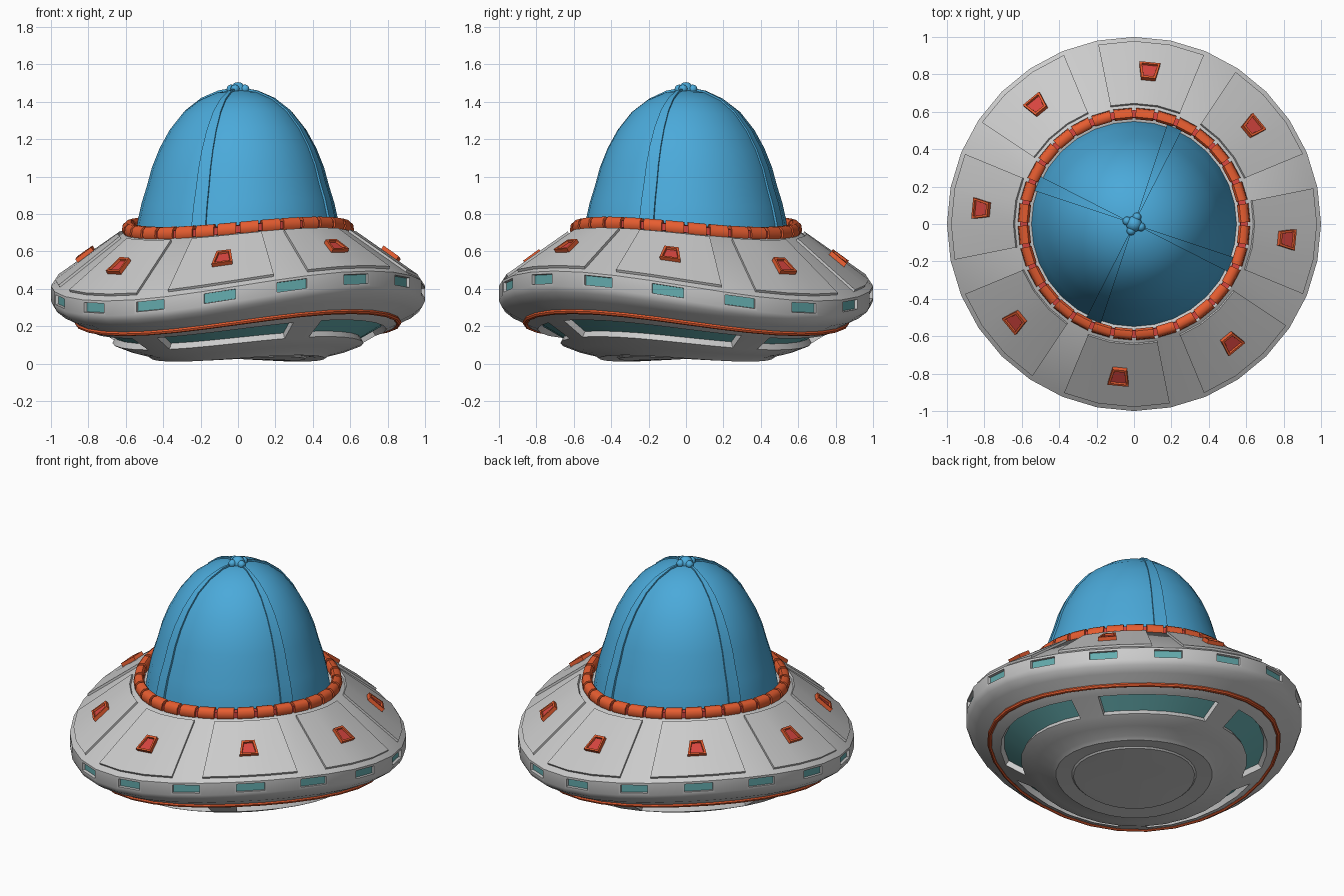
import bpy, bmesh, math
from mathutils import Vector, Matrix

if "Cube" in bpy.data.objects:
    bpy.data.objects.remove(bpy.data.objects["Cube"])

SEG = 32
STEP = 360 / SEG
WARP = 0.16          # the whole hull is gently saddle-shaped


def material(name, rgb):
    m = bpy.data.materials.new(name)
    m.diffuse_color = (*rgb, 1)
    m.use_nodes = True
    m.node_tree.nodes["Principled BSDF"].inputs["Base Color"].default_value = m.diffuse_color
    return m


ORANGE = material("orange", (0.80, 0.11, 0.03))
RED = material("red", (0.68, 0.06, 0.05))
BLUE = material("blue", (0.07, 0.40, 0.70))
TEAL = material("teal", (0.13, 0.42, 0.43))
GREY = material("grey", (0.6, 0.6, 0.6))


def finish(name, bm, mats=(), angle=30):
    for v in bm.verts:
        v.co.z -= WARP * v.co.x * v.co.y
    me = bpy.data.meshes.new(name)
    bm.to_mesh(me)
    bm.free()
    ob = bpy.data.objects.new(name, me)
    bpy.context.collection.objects.link(ob)
    for m in mats:
        me.materials.append(m)
    bpy.ops.object.select_all(action='DESELECT')
    ob.select_set(True)
    bpy.context.view_layer.objects.active = ob
    bpy.ops.object.shade_smooth_by_angle(angle=math.radians(angle))
    return ob


def lathe(bm, prof, a0=0, a1=360, n=SEG, loop=False):
    """Spin (r, z) points; returns faces keyed by (segment, level)."""
    full = a1 - a0 >= 360
    rows = []
    for i in range(n if full else n + 1):
        a = math.radians(a0 + (a1 - a0) * i / n)
        rows.append([bm.verts.new((r * math.cos(a), r * math.sin(a), z)) for r, z in prof])
    faces, k = {}, len(prof)
    for i in range(n):
        p, q = rows[i], rows[(i + 1) % len(rows)]
        for j in range(k if loop else k - 1):
            faces[i, j] = bm.faces.new((p[j], q[j], q[(j + 1) % k], p[(j + 1) % k]))
    if loop and not full:
        bm.faces.new(rows[0])
        bm.faces.new(rows[-1])
    bmesh.ops.remove_doubles(bm, verts=[v for row in rows for v in row], dist=1e-5)
    bmesh.ops.recalc_face_normals(bm, faces=bm.faces)
    return faces


# saucer hull with recessed rim windows and belly windows
hull = [(0, .025), (.36, .025), (.37, .034), (.465, .028), (.49, .045), (.58, .07),
        (.665, .105), (.80, .188), (.84, .205), (.88, .238), (.94, .268), (.985, .305),
        (1.0, .335), (1.0, .415), (.972, .436), (.62, .695), (.575, .70), (.55, .69), (0, .69)]
BAND, RIM = 6, 12
bm = bmesh.new()
f = lathe(bm, hull)
rim = [f[i, RIM] for i in range(1, SEG, 2)]
bmesh.ops.inset_individual(bm, faces=rim, thickness=.02)
bmesh.ops.inset_individual(bm, faces=rim, thickness=.001, depth=-.018)
belly = []
for first, count in ((3, 5), (9, 5), (15, 5), (21, 5), (27, 7)):
    win = [f[(first + i) % SEG, BAND] for i in range(count)]
    bmesh.ops.inset_region(bm, faces=win, thickness=.008, use_even_offset=True)
    bmesh.ops.inset_region(bm, faces=win, thickness=.002, depth=-.035, use_even_offset=True)
    belly += win
for w in rim + belly:
    w.material_index = 1
finish("hull", bm, (GREY, TEAL))

# orange stripe under the rim
bm = bmesh.new()
lathe(bm, [(.86 + .014 * math.cos(a), .22 + .014 * math.sin(a))
           for a in [math.tau * i / 8 for i in range(8)]], loop=True)
finish("belly_stripe", bm, (ORANGE,))

# eight raised deck plates, three facets wide
bm = bmesh.new()
for k in range(8):
    c = -STEP / 2 + 45 * k
    lathe(bm, [(.968, .432), (.978, .449), (.645, .694), (.635, .677)],
          c - 1.5 * STEP, c + 1.5 * STEP, 3, True)
finish("deck_plates", bm)

# wedge vents in the middle of each plate
bm = bmesh.new()
slope = Vector((.80, 0, -.60))
for k in range(8):
    rot = Matrix.Rotation(math.radians(-STEP / 2 + 45 * k), 4, 'Z')
    base, up = Vector((.812, 0, .565)), Vector((.60, 0, .80))
    pts = [(-.052, -.038), (.052, -.056), (.052, .056), (-.052, .038)]
    rings = [[bm.verts.new(rot @ (base + slope * u + Vector((0, v, 0)) + up * h))
              for u, v in pts] for h in (-.01, .026)]
    for i in range(4):
        j = (i + 1) % 4
        bm.faces.new((rings[0][i], rings[0][j], rings[1][j], rings[1][i]))
    top = bm.faces.new(rings[1])
    bm.faces.new(rings[0][::-1])
    bm.normal_update()
    bmesh.ops.inset_region(bm, faces=[top], thickness=.017)
    bmesh.ops.inset_region(bm, faces=[top], thickness=.003, depth=-.012)
    top.material_index = 1
finish("deck_vents", bm, (ORANGE, RED))

# segmented collar round the dome: a core ring and 32 chunky links
bm = bmesh.new()
lathe(bm, [(.567, .70), (.607, .70), (.609, .738), (.569, .742)], loop=True)
finish("collar_core", bm, (RED,))
bm = bmesh.new()
link = [(.560, .70), (.612, .695), (.621, .712), (.616, .742), (.600, .757), (.572, .757), (.560, .742)]
for i in range(SEG):
    lathe(bm, link, STEP * i + .9, STEP * (i + 1) - .9, 1, True)
finish("collar_links", bm, (ORANGE,), 50)

# glass dome
dome = [(.548, .69), (.535, .77), (.515, .86), (.487, .95), (.46, 1.05), (.42, 1.15),
        (.365, 1.25), (.29, 1.345), (.205, 1.41), (.11, 1.45), (0, 1.465)]
bm = bmesh.new()
lathe(bm, dome)
finish("dome", bm, (BLUE,))

# four raised dome ribs
bm = bmesh.new()
inner = [(max(r - .01, .02), z - .01) for r, z in dome]
outer = [(r + .012 * (1 - i / 10) + .02 * (i == 10), z + .011 * i / 10)
         for i, (r, z) in enumerate(dome)]
for k in range(4):
    lathe(bm, inner + outer[::-1], 63 + 90 * k, 71.5 + 90 * k, 1, True)
finish("dome_ribs", bm, (BLUE,))

# knob on top with a small lobe over each rib
bm = bmesh.new()
bmesh.ops.create_uvsphere(bm, u_segments=16, v_segments=10, radius=.042,
                          matrix=Matrix.Translation((0, 0, 1.463)))
for k in range(4):
    a = math.radians(67 + 90 * k)
    bmesh.ops.create_uvsphere(bm, u_segments=12, v_segments=8, radius=.024,
                              matrix=Matrix.Translation((.04 * math.cos(a), .04 * math.sin(a), 1.468)))
finish("dome_knob", bm, (BLUE,))
